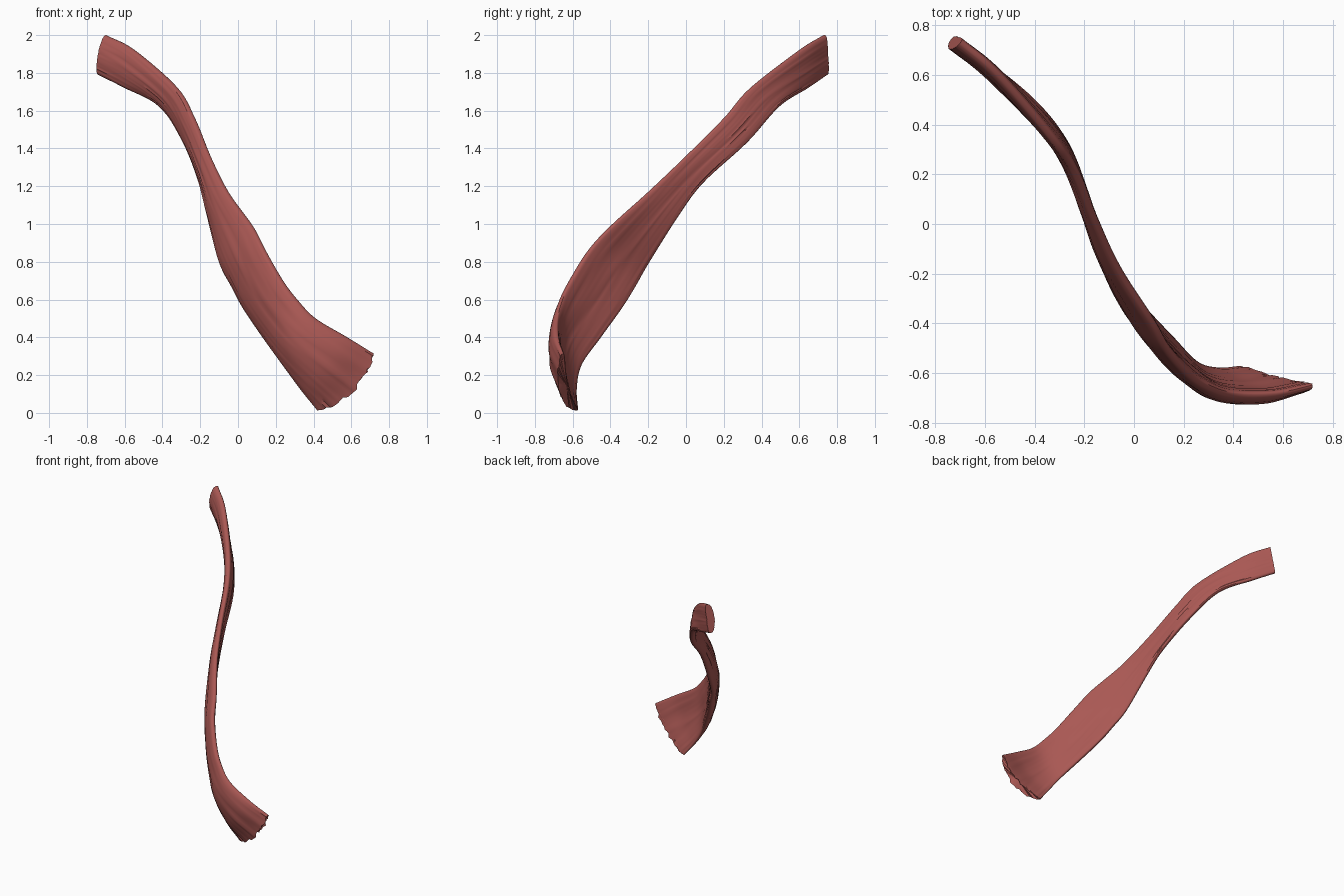
import bpy, bmesh, math, random
from mathutils import Vector

if "Cube" in bpy.data.objects:
    bpy.data.objects.remove(bpy.data.objects["Cube"])
random.seed(4)

# Stations down the strap: upper edge, lower edge, thickness, outward bulge
STATIONS = [
    ((-.70, .73, 2.0), (-.74, .74, 1.79), .06, .01),
    ((-.55, .60, 1.92), (-.60, .64, 1.72), .06, .01),
    ((-.33, .34, 1.72), (-.41, .49, 1.62), .06, .01),
    ((-.24, .20, 1.56), (-.28, .32, 1.43), .06, .01),
    ((-.155, 0, 1.36), (-.20, .09, 1.22), .055, .01),
    ((-.06, -.20, 1.17), (-.16, -.04, 1.05), .06, .015),
    ((.07, -.40, .99), (-.10, -.20, .80), .065, .02),
    ((.135, -.52, .86), (-.03, -.28, .66), .07, .025),
    ((.225, -.62, .70), (.03, -.35, .55), .075, .03),
    ((.30, -.67, .60), (.13, -.46, .40), .075, .035),
    ((.40, -.70, .50), (.235, -.57, .25), .075, .04),
    ((.57, -.70, .40), (.33, -.60, .12), .07, .045),
    ((.72, -.665, .31), (.42, -.59, .01), .05, .04),
]
STEPS, SIDES = 8, 64


def spline(values, t):
    """Catmull-Rom value at t, measured in stations."""
    last = len(values) - 1
    i = min(int(t), last - 1)
    f = t - i
    b, c = values[i], values[i + 1]
    a = values[i - 1] if i else b * 2 - c
    d = values[i + 2] if i + 2 <= last else c * 2 - b
    return (b * 2 + (c - a) * f + (a * 2 - b * 5 + c * 4 - d) * f ** 2
            + (b * 3 - a - c * 3 + d) * f ** 3) / 2


uppers, lowers = ([Vector(s[k]) for s in STATIONS] for k in (0, 1))
thicks, bulges = ([s[k] for s in STATIONS] for k in (2, 3))
mids = [(u + l) / 2 for u, l in zip(uppers, lowers)]
end = len(STATIONS) - 1
fibres = [random.uniform(-1, 1) for _ in range(SIDES)]
phases = [random.uniform(0, math.tau) for _ in range(SIDES)]

# Sweep a flattened, fibrous section along the stations
bm = bmesh.new()
rings = []
for step in range(end * STEPS + 1):
    t = step / STEPS
    upper, lower, mid = (spline(v, t) for v in (uppers, lowers, mids))
    thick, bulge = spline(thicks, t), spline(bulges, t)
    width = upper - lower
    tangent = (spline(mids, min(t + .1, end)) - spline(mids, max(t - .1, 0))).normalized()
    normal = tangent.cross(width).normalized()
    if normal.x + normal.y > 0:
        normal.negate()
    flare = max(0, t - end + 1.5) / 1.5
    ring = []
    for k in range(SIDES):
        a = math.tau * k / SIDES
        across = math.cos(a)
        side = math.copysign(abs(math.sin(a)) ** .7, math.sin(a))
        ridge = .0035 * fibres[k] * math.sin(t * 1.3 + phases[k]) * (1 + flare)
        p = mid + width * (across / 2)
        p += normal * (side * (thick / 2 + ridge) + bulge * (1 - across ** 2) - bulge * .3)
        # Rounded, slightly frayed lower end
        p += tangent * flare ** 2 * (.05 * (1 - across ** 2) + .012 * fibres[k] * abs(side))
        ring.append(bm.verts.new(p))
    rings.append(ring)

for r, s in zip(rings, rings[1:]):
    for k in range(SIDES):
        n = (k + 1) % SIDES
        bm.faces.new((r[k], r[n], s[n], s[k]))

# Cut ends, each a fan round its centre
for ring in (rings[0], rings[-1]):
    center = bm.verts.new(sum((v.co for v in ring), Vector()) / SIDES)
    for k in range(SIDES):
        bm.faces.new((ring[k], ring[(k + 1) % SIDES], center))
bmesh.ops.recalc_face_normals(bm, faces=bm.faces)

mesh = bpy.data.meshes.new("muscle_strap")
bm.to_mesh(mesh)
bm.free()
strap = bpy.data.objects.new("muscle_strap", mesh)
bpy.context.collection.objects.link(strap)

# Muscle colour
red = bpy.data.materials.new("muscle_red")
red.use_nodes = True
red.diffuse_color = (.40, .098, .088, 1)
red.node_tree.nodes["Principled BSDF"].inputs["Base Color"].default_value = red.diffuse_color
mesh.materials.append(red)

bpy.context.view_layer.objects.active = strap
strap.select_set(True)
bpy.ops.object.shade_smooth_by_angle(angle=math.radians(40))
